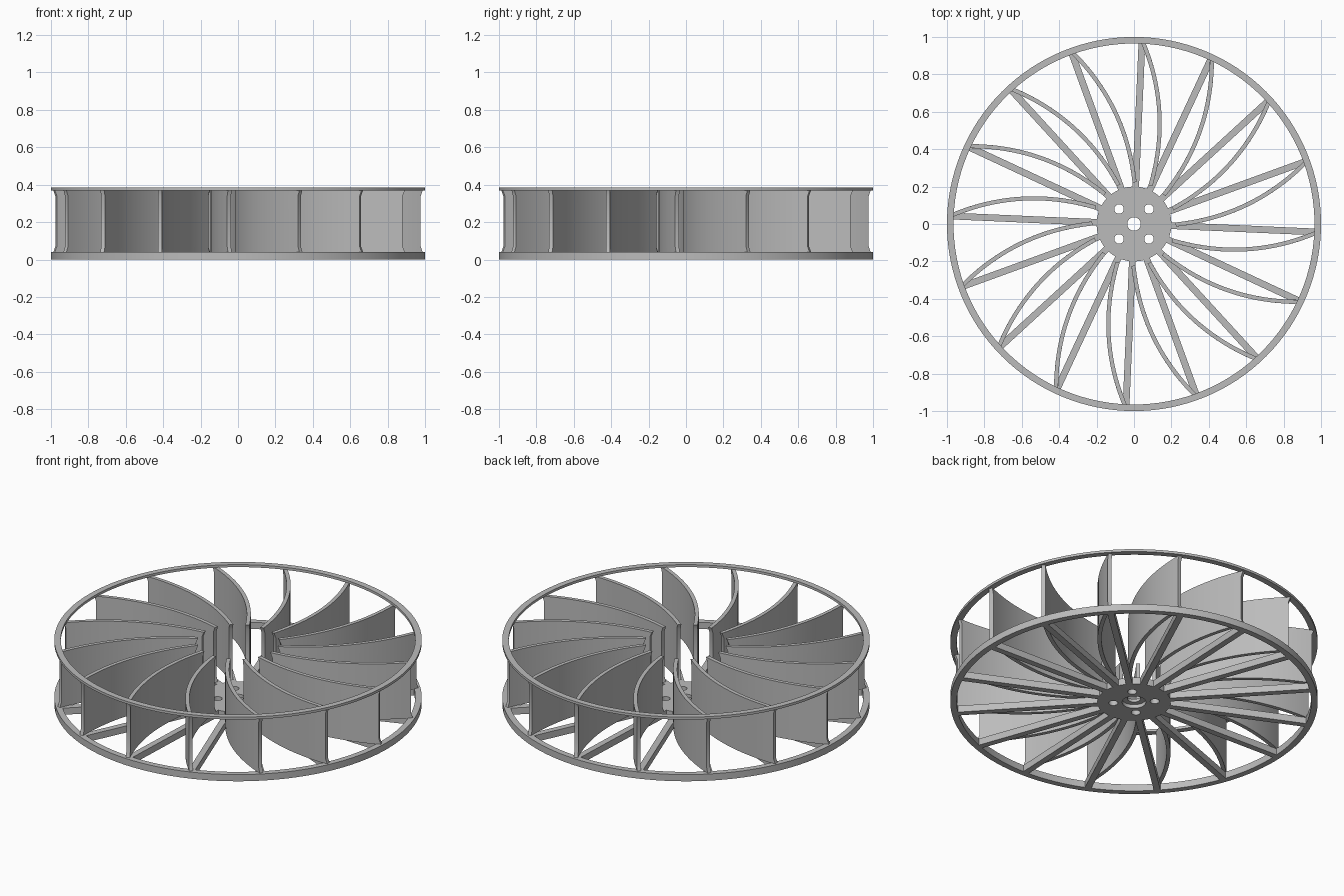
import bpy, bmesh, math
from mathutils import Matrix, Vector

cube = bpy.data.objects.get("Cube")
if cube:
    bpy.data.objects.remove(cube, do_unlink=True)

BLADES = 16
START = math.radians(-2.5)
DECK = 0.04        # height of the hub, spokes and lower ring
BLADE_TOP = 0.37
HEIGHT = 0.385

grey = bpy.data.materials.new("plain_grey")
grey.use_nodes = True
grey.diffuse_color = (0.5, 0.5, 0.5, 1)
grey.node_tree.nodes["Principled BSDF"].inputs["Base Color"].default_value = (0.5, 0.5, 0.5, 1)


def finish(name, bm, smooth=True):
    """Turn a bmesh into a named, shaded object."""
    bmesh.ops.recalc_face_normals(bm, faces=bm.faces)
    mesh = bpy.data.meshes.new(name)
    bm.to_mesh(mesh)
    bm.free()
    mesh.materials.append(grey)
    obj = bpy.data.objects.new(name, mesh)
    bpy.context.collection.objects.link(obj)
    if smooth:
        shade(obj)
    return obj


def shade(obj):
    bpy.ops.object.select_all(action='DESELECT')
    obj.select_set(True)
    bpy.context.view_layer.objects.active = obj
    bpy.ops.object.shade_smooth_by_angle(angle=math.radians(30))


def ring(name, inner, outer, low, high, steps=128):
    """Flat ring with a rectangular cross-section."""
    bm = bmesh.new()
    loops = []
    for i in range(steps):
        a = math.tau * i / steps
        c, s = math.cos(a), math.sin(a)
        loops.append([bm.verts.new((r * c, r * s, z)) for r, z in
                      ((inner, low), (outer, low), (outer, high), (inner, high))])
    for i in range(steps):
        p, q = loops[i], loops[(i + 1) % steps]
        for k in range(4):
            n = (k + 1) % 4
            bm.faces.new((p[k], q[k], q[n], p[n]))
    return finish(name, bm)


def cylinder(name, radius, low, high, x=0, y=0, steps=32):
    bm = bmesh.new()
    bmesh.ops.create_cone(bm, cap_ends=True, segments=steps, radius1=radius,
                          radius2=radius, depth=high - low,
                          matrix=Matrix.Translation((x, y, (low + high) / 2)))
    return finish(name, bm)


def blade_point(t, side):
    """Point on one face of the curved blade, t running from hub to rim."""
    inner, outer = Vector((0.205, -0.088)), Vector((0.984, -0.0))
    bow, angle = 0.07, -START
    outer = Vector((0.984, -0.043))
    chord = outer - inner
    across = Vector((-chord.y, chord.x)).normalized()
    p = inner + chord * t - across * (4 * bow * t * (1 - t))
    tangent = chord - across * (4 * bow * (1 - 2 * t))
    normal = Vector((-tangent.y, tangent.x)).normalized()
    return p + normal * side * 0.011


def blade(name, turn, steps=20):
    """Thin bowed sheet whose ends flare slightly at the top and bottom."""
    bm = bmesh.new()
    rows = ((DECK - 0.002, 0.0), (DECK + 0.03, 0.015),
            (BLADE_TOP - 0.03, 0.015), (BLADE_TOP + 0.002, 0.0))
    grids = []
    for side in (1, -1):
        grid = []
        for z, trim in rows:
            row = []
            for i in range(steps + 1):
                t = trim + (1 - 2 * trim) * i / steps
                row.append(bm.verts.new((*blade_point(t, side), z)))
            grid.append(row)
        grids.append(grid)
    a, b = grids
    for r in range(3):
        for i in range(steps):
            for g in grids:
                bm.faces.new((g[r][i], g[r][i + 1], g[r + 1][i + 1], g[r + 1][i]))
        for e in (0, steps):
            bm.faces.new((a[r][e], a[r + 1][e], b[r + 1][e], b[r][e]))
    for r in (0, 3):
        for i in range(steps):
            bm.faces.new((a[r][i], a[r][i + 1], b[r][i + 1], b[r][i]))
    bm.transform(Matrix.Rotation(turn, 4, 'Z'))
    return finish(name, bm)


def spoke(name, angle):
    bm = bmesh.new()
    inner, outer = 0.17, 0.975
    bmesh.ops.create_cube(bm, size=1, matrix=Matrix.Rotation(angle, 4, 'Z')
                          @ Matrix.Translation(((inner + outer) / 2, 0, DECK / 2))
                          @ Matrix.Diagonal((outer - inner, 0.036, DECK, 1)))
    return finish(name, bm, smooth=False)


# Rims
ring("lower_rim", 0.965, 1.0, 0, DECK)
ring("upper_rim", 0.965, 1.0, BLADE_TOP, HEIGHT)

# Hub with shaft hole, recess underneath and four bolt holes
hub = cylinder("hub", 0.2, 0, DECK, steps=64)
cutters = [cylinder("shaft_cutter", 0.036, -0.1, 0.1),
           cylinder("recess_cutter", 0.065, -0.1, 0.022)]
for sx in (1, -1):
    for sy in (1, -1):
        cutters.append(cylinder("bolt_cutter", 0.025, -0.1, 0.1, sx * 0.08, sy * 0.08))
for cutter in cutters:
    cutter.hide_render = True
    mod = hub.modifiers.new("hole", 'BOOLEAN')
    mod.operation, mod.solver, mod.object = 'DIFFERENCE', 'EXACT', cutter
bpy.context.view_layer.update()
cut_mesh = bpy.data.meshes.new_from_object(
    hub.evaluated_get(bpy.context.evaluated_depsgraph_get()))
hub.modifiers.clear()
hub.data = cut_mesh
for cutter in cutters:
    bpy.data.objects.remove(cutter, do_unlink=True)
shade(hub)

# Spokes and blades
for k in range(BLADES):
    turn = math.tau * k / BLADES
    spoke(f"spoke_{k + 1}", START + turn)
    blade(f"blade_{k + 1}", turn)
